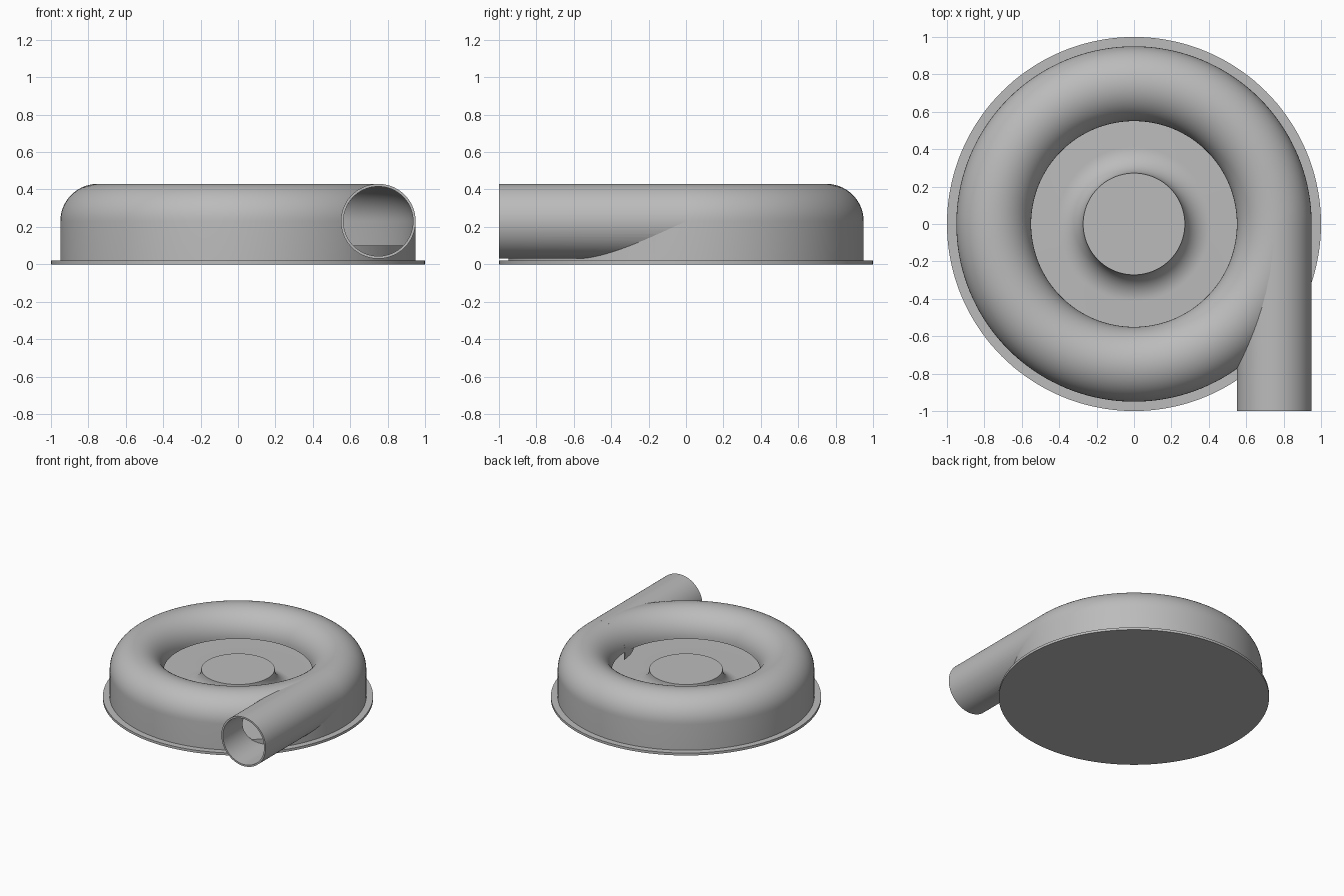
import bpy, bmesh, math
from mathutils import Matrix, Vector

if "Cube" in bpy.data.objects:
    bpy.data.objects.remove(bpy.data.objects["Cube"])

SEGMENTS = 144
RING, MID = 0.75, 0.23          # centre of the scroll section
OUTER, INNER = 0.20, 0.186      # outside and bore radii
FLOOR, HUB_TOP, HUB_R = 0.10, 0.24, 0.272

grey = bpy.data.materials.new("cast grey")
grey.use_nodes = True
grey.diffuse_color = (0.5, 0.5, 0.5, 1)
grey.node_tree.nodes["Principled BSDF"].inputs["Base Color"].default_value = grey.diffuse_color


def finish(name, bm):
    bmesh.ops.recalc_face_normals(bm, faces=bm.faces)
    mesh = bpy.data.meshes.new(name)
    bm.to_mesh(mesh)
    bm.free()
    obj = bpy.data.objects.new(name, mesh)
    bpy.context.collection.objects.link(obj)
    mesh.materials.append(grey)
    return obj


def lathe(name, profile, closed=True):
    bm = bmesh.new()
    verts = [bm.verts.new((r, 0, z)) for r, z in profile]
    pairs = list(zip(verts, verts[1:] + verts[:1]))
    edges = [bm.edges.new(p) for p in (pairs if closed else pairs[:-1])]
    bmesh.ops.spin(bm, geom=verts + edges, cent=(0, 0, 0), axis=(0, 0, 1),
                   angle=math.tau, steps=SEGMENTS, use_merge=True)
    bmesh.ops.remove_doubles(bm, verts=bm.verts, dist=1e-5)
    return finish(name, bm)


def arc(cx, cz, radius, start, end, steps):
    angles = [math.radians(start + (end - start) * i / steps) for i in range(steps + 1)]
    return [(cx + radius * math.cos(a), cz + radius * math.sin(a)) for a in angles]


def cylinder(name, radius, y0, y1):
    bm = bmesh.new()
    place = Matrix.Translation(Vector((RING, (y0 + y1) / 2, MID))) @ Matrix.Rotation(math.pi / 2, 4, 'X')
    bmesh.ops.create_cone(bm, cap_ends=True, segments=72, radius1=radius, radius2=radius,
                          depth=y1 - y0, matrix=place)
    return finish(name, bm)


def cut(obj, cutter):
    mod = obj.modifiers.new("cut", 'BOOLEAN')
    mod.operation, mod.solver, mod.object = 'DIFFERENCE', 'EXACT', cutter
    bpy.context.view_layer.objects.active = obj
    bpy.ops.object.modifier_apply(modifier=mod.name)


# Scroll casing: domed shell with a straight outer skirt
casing = lathe("scroll_casing",
               [(RING + OUTER, 0.01)] + arc(RING, MID, OUTER, 0, 180, 28)
               + arc(RING, MID, INNER, 180, 0, 28) + [(RING + INNER, 0.01)])

# Outlet pipe, tangent to the scroll
pipe = cylinder("outlet_pipe", OUTER, -1.0, 0.0)
bore = cylinder("bore_cutter", INNER, -1.1, -0.01)
cavity = lathe("cavity_cutter",
               [(RING + INNER + 0.002, 0.015)] + arc(RING, MID, INNER + 0.002, 0, 180, 28)
               + [(RING - INNER - 0.002, 0.015)])
cut(casing, bore)
cut(pipe, cylinder_bore := cylinder("pipe_bore_cutter", INNER, -1.1, 0.1))
cut(pipe, cavity)
for helper in (bore, cavity, cylinder_bore):
    bpy.data.objects.remove(helper)

# Raised inner floor flaring up into the central hub
flare = HUB_TOP - FLOOR
hub = lathe("floor_and_hub",
            [(0, 0.01), (RING + INNER + 0.004, 0.01), (RING + INNER + 0.004, FLOOR)]
            + arc(HUB_R + flare, HUB_TOP, flare, 270, 180, 14) + [(0, HUB_TOP)], closed=False)

# Base plate
base = lathe("base_plate", [(0, 0), (1, 0), (1, 0.02), (0, 0.02)], closed=False)

for obj in (casing, pipe, hub, base):
    bpy.ops.object.select_all(action='DESELECT')
    obj.select_set(True)
    bpy.context.view_layer.objects.active = obj
    bpy.ops.object.shade_smooth_by_angle(angle=math.radians(35))
